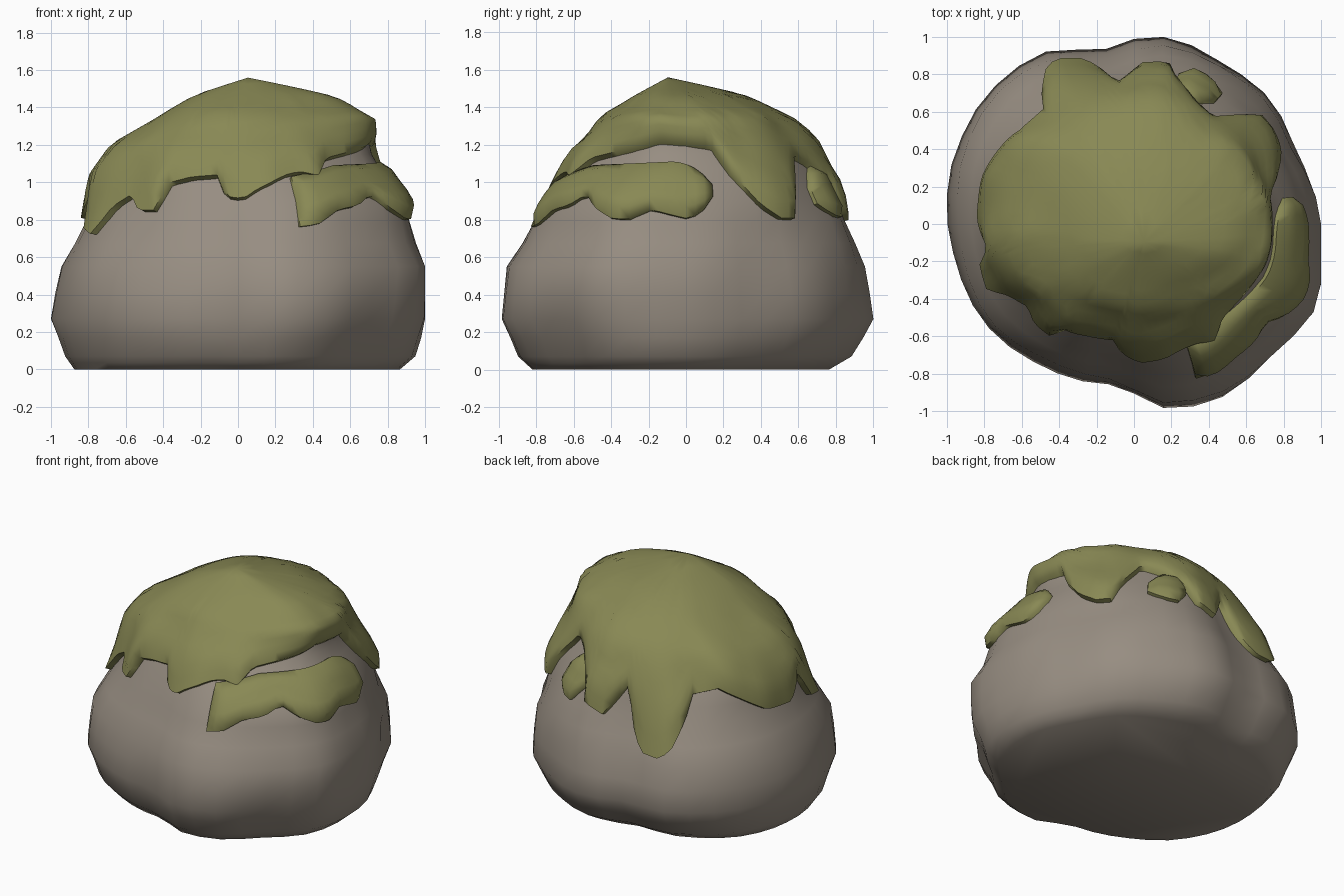
import bpy, bmesh, math
from mathutils import Vector, noise

if "Cube" in bpy.data.objects:
    bpy.data.objects.remove(bpy.data.objects["Cube"])

def material(name, rgb):
    m = bpy.data.materials.new(name)
    m.diffuse_color = (*rgb, 1)
    m.use_nodes = True
    m.node_tree.nodes["Principled BSDF"].inputs["Base Color"].default_value = m.diffuse_color
    return m

STONE = material("warm grey stone", (0.31, 0.268, 0.222))
MOSS = material("olive moss", (0.25, 0.25, 0.09))

# Boulder cross-sections: height, left, right, front and back reach
RINGS = [(0.0, .88, .85, .83, .76), (.07, .93, .93, .91, .88),
         (.27, 1.0, .99, .99, 1.0), (.55, .95, 1.0, .96, .95),
         (.80, .81, .88, .79, .83), (1.0, .74, .77, .65, .76),
         (1.15, .64, .71, .56, .67), (1.3, .42, .68, .40, .57),
         (1.41, .25, .45, .19, .36), (1.5, 0, 0, 0, 0)]
# Plan outline: degrees, relative radius
PLAN = [(5, 1.0), (25, .95), (46, .99), (61, .99), (80, 1.02), (100, .94),
        (117, 1.03), (140, 1.06), (157, 1.03), (172, 1.0), (201, .98),
        (217, .96), (235, .91), (265, .87), (281, 1.02), (297, 1.05),
        (315, 1.03), (335, 1.07), (365, 1.0)]
# Local swellings and dents: degrees, width, height, spread, amount
BUMPS = [(321, 40, .91, .14, .11), (66, 14, .78, .16, .05), (312, 20, .12, .14, -.05),
         (222, 16, .95, .22, -.05), (129, 14, 1.06, .15, -.06), (33, 14, .95, .2, .05)]
# Lower edge of the moss cap: degrees, height
CAP_EDGE = [(0, 1.19), (12, 1.17), (18, 1.03), (28, .87), (36, .80), (42, .80),
            (46, .98), (55, 1.13), (65, 1.08), (74, .98), (78, .84), (87, .79),
            (92, .90), (96, .98), (100, .84), (103, .70), (108, .62), (115, .61),
            (120, .68), (125, .82), (129, .97), (141, 1.0),
            (150, .93), (163, .82), (178, .80), (190, .93), (195, .75), (204, .72),
            (211, .86), (220, .92), (226, .84), (234, .84), (240, .98), (250, 1.01),
            (261, 1.02), (265, .91), (272, .90), (277, .95), (287, 1.02),
            (293, 1.04), (300, 1.02), (307, 1.11), (330, 1.16), (345, 1.2), (360, 1.19)]

def lerp_table(table, x):
    for (a, va), (b, vb) in zip(table, table[1:]):
        if x <= b:
            return va + (vb - va) * max(0, (x - a) / (b - a))
    return table[-1][1]

def plan(deg):
    d = deg % 360
    return lerp_table(PLAN, d + 360 if d < 5 else d)

def level(z):
    """Profile parameter of a given height."""
    return lerp_table([(r[0], i) for i, r in enumerate(RINGS)], z)

def surface(deg, u, lift=0.0):
    """Point on the boulder; lift raises it outwards."""
    i = min(int(u), len(RINGS) - 2)
    f = u - i
    z, left, right, front, back = [a + (b - a) * f for a, b in zip(RINGS[i], RINGS[i + 1])]
    t = math.radians(deg)
    c, s = math.cos(t), math.sin(t)
    weight = 1 if z < .6 else max(.3, 1 - (z - .6) * 1.0)
    k = 1 + (plan(deg) - 1) * weight
    for centre, width, height, spread, amount in BUMPS:
        off = (deg - centre + 180) % 360 - 180
        k += amount * math.exp(-(off / width) ** 2 - ((z - height) / spread) ** 2)
    p = Vector((c * k * (right if c > 0 else left), s * k * (back if s > 0 else front), z))
    # broad lumps, fading out at the base and top
    fade = min(1, z * 4) * min(1, max(0, 1.5 - z) * 3)
    k = 1 + .02 * fade * noise.noise(p * 2.6)
    p.x, p.y = p.x * k, p.y * k
    # off-centre crown
    p.x += .05 * max(0, (z - 1.2) / .3)
    p.y -= .09 * max(0, (z - 1.2) / .3)
    p += (p - Vector((0, 0, .6))).normalized() * lift
    p.x, p.y = max(-1, min(1, p.x)), max(-1, min(1, p.y))
    return p

def finish(name, bm, mat, angle):
    bmesh.ops.recalc_face_normals(bm, faces=bm.faces)
    me = bpy.data.meshes.new(name)
    bm.to_mesh(me)
    bm.free()
    me.materials.append(mat)
    ob = bpy.data.objects.new(name, me)
    bpy.context.collection.objects.link(ob)
    bpy.ops.object.select_all(action='DESELECT')
    ob.select_set(True)
    bpy.context.view_layer.objects.active = ob
    bpy.ops.object.shade_smooth_by_angle(angle=math.radians(angle))

def bridge(bm, rows, closed):
    for a, b in zip(rows, rows[1:]):
        n = len(a)
        for i in range(n if closed else n - 1):
            j = (i + 1) % n
            bm.faces.new((a[i], a[j], b[j], b[i]))

def fan(bm, row, apex):
    for i in range(len(row)):
        bm.faces.new((row[i], row[(i + 1) % len(row)], apex))

# Boulder
bm = bmesh.new()
N = 40
rows = [[bm.verts.new(surface(i * 360 / N, u / 2)) for i in range(N)]
        for u in range(2 * (len(RINGS) - 1))]
bridge(bm, rows, True)
fan(bm, rows[-1], bm.verts.new(surface(0, len(RINGS) - 1)))
bm.faces.new(rows[0])
finish("boulder", bm, STONE, 50)

# Moss cap with a ragged edge that thins towards the stone
bm = bmesh.new()
N, STEPS, TOP = 120, 12, len(RINGS) - 1
rows = []
for k in range(1, STEPS + 2):
    row = []
    for i in range(N):
        d = i * 360 / N
        end = level(lerp_table(CAP_EDGE, d))
        u = TOP + (end - TOP) * min(1, k / STEPS)
        lift = .06 if k < STEPS - 1 else (.055, .035, -.03)[k - STEPS + 1]
        if k < STEPS:
            lift += .025 * min(1, max(0, k - 3) / 4) * noise.noise(surface(d, u) * 4)
        row.append(bm.verts.new(surface(d, u, lift)))
    rows.append(row)
bridge(bm, rows, True)
fan(bm, rows[0], bm.verts.new(surface(0, TOP, .06)))
finish("moss_cap", bm, MOSS, 60)

def moss_patch(name, upper, lower, lift=.05):
    """Moss clump between two edge curves, tucked into the stone all round."""
    bm = bmesh.new()
    a, b = upper[0][0], upper[-1][0]
    n = max(6, int((b - a) / 3))
    rows = []
    for k in range(8):
        row = []
        for i in range(n + 1):
            d = a + (b - a) * min(1, max(0, (i - 1) / (n - 2)))
            hi, lo = lerp_table(upper, d), lerp_table(lower, d)
            v = min(1, max(0, (k - 1) / 5))
            rim = k in (0, 7) or i in (0, n)
            edge = k in (1, 6) or i in (1, n - 1)
            h = -.03 if rim else lift * .4 if edge else lift
            row.append(bm.verts.new(surface(d, level(hi + (lo - hi) * v), h)))
        rows.append(row)
    bridge(bm, rows, False)
    finish(name, bm, MOSS, 60)

# Lower moss strip on the front right shoulder
moss_patch("moss_shoulder",
           [(290, 1.02), (300, 1.05), (310, 1.08), (335, 1.09), (355, 1.10), (362, 1.08),
            (367, 1.03), (370, .98)],
           [(290, .76), (296, .77), (304, .85), (312, .87), (319, .93), (327, .85),
            (334, .80), (340, .80), (347, .85), (355, .82), (361, .80), (366, .84), (370, .92)])
# Small moss tuft at the back
moss_patch("moss_tuft", [(57, .97), (64, 1.08), (74, 1.06)],
           [(57, .88), (64, .82), (70, .81), (74, .90)], .05)
